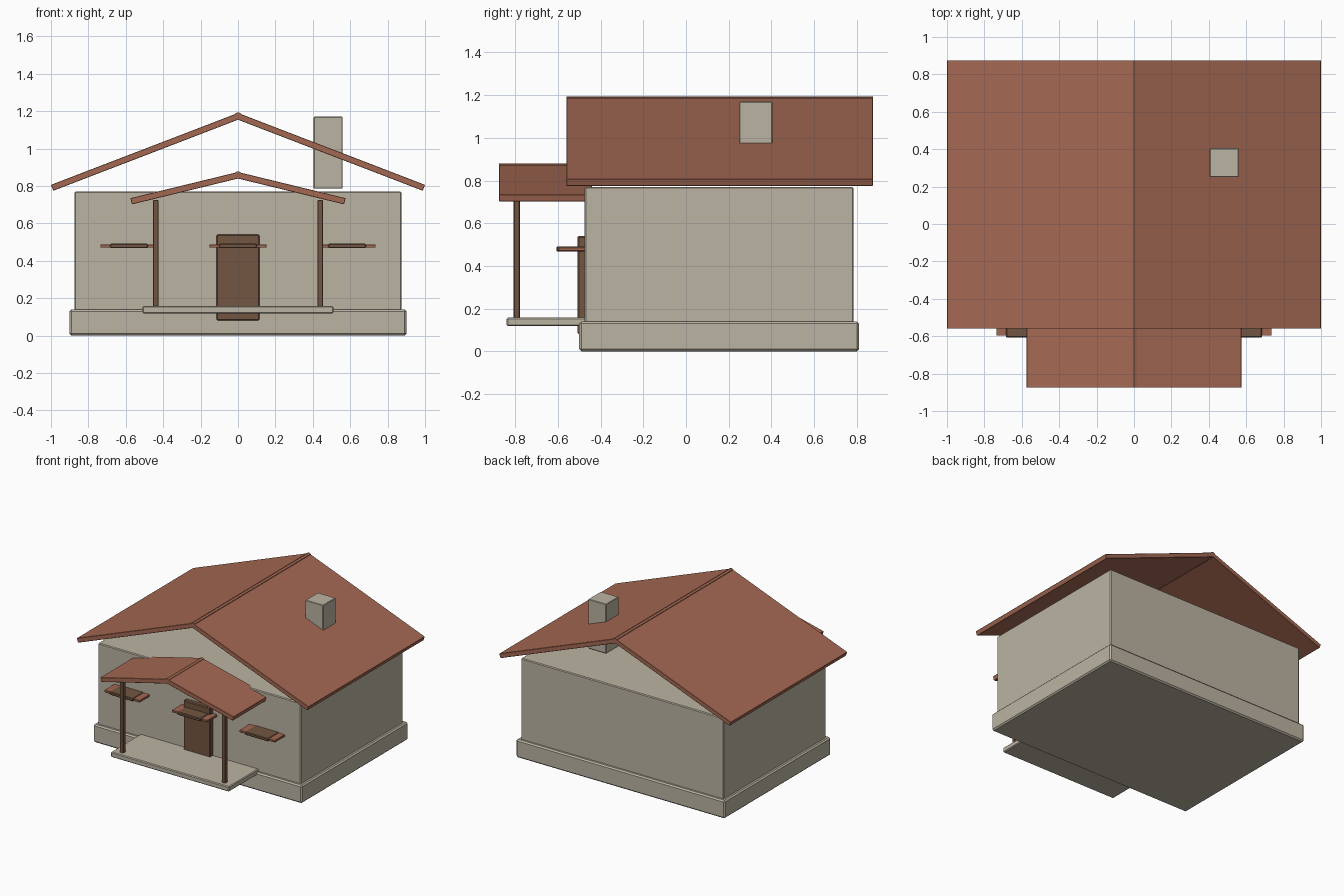
import bpy
import bmesh
from math import hypot

cube = bpy.data.objects.get("Cube")
if cube:
    bpy.data.objects.remove(cube, do_unlink=True)


def material(name, colour):
    m = bpy.data.materials.new(name)
    m.use_nodes = True
    m.diffuse_color = (*colour, 1)
    m.node_tree.nodes["Principled BSDF"].inputs["Base Color"].default_value = (*colour, 1)
    return m


STONE = material("warm grey plaster", (0.50, 0.455, 0.365))
TILE = material("terracotta tile", (0.37, 0.138, 0.085))
WOOD = material("brown wood", (0.17, 0.092, 0.052))


def finish(name, bm, mat, bevel=0):
    if bevel:
        bmesh.ops.bevel(bm, geom=bm.edges[:], offset=bevel, segments=1, affect='EDGES')
    bmesh.ops.recalc_face_normals(bm, faces=bm.faces[:])
    mesh = bpy.data.meshes.new(name)
    bm.to_mesh(mesh)
    bm.free()
    mesh.materials.append(mat)
    ob = bpy.data.objects.new(name, mesh)
    bpy.context.collection.objects.link(ob)
    return ob


def box(name, x, y, z, mat, bevel=0.006):
    """Bevelled box from (low, high) ranges along each axis."""
    bm = bmesh.new()
    bmesh.ops.create_cube(bm, size=1)
    for v in bm.verts:
        for i, (lo, hi) in enumerate((x, y, z)):
            v.co[i] = lo if v.co[i] < 0 else hi
    return finish(name, bm, mat, bevel)


def prism(name, profile, y, mat, bevel=0):
    """Extrude an x-z profile along y."""
    bm = bmesh.new()
    face = bm.faces.new([bm.verts.new((px, y[0], pz)) for px, pz in profile])
    out = bmesh.ops.extrude_face_region(bm, geom=[face])
    for v in out["geom"]:
        if isinstance(v, bmesh.types.BMVert):
            v.co.y = y[1]
    return finish(name, bm, mat, bevel)


def gable_roof(name, peak, eave_x, eave_z, y, half=0.017):
    """Two sloping slabs with square-cut eaves and a ridge cap."""
    run, drop = eave_x, peak - eave_z
    length = hypot(run, drop)
    nx, nz = half * drop / length, half * run / length
    rise = half * length / run
    prism(name, [(-eave_x - nx, eave_z + nz), (0, peak + rise), (eave_x + nx, eave_z + nz),
                 (eave_x - nx, eave_z - nz), (0, peak - rise), (-eave_x + nx, eave_z - nz)],
          y, TILE, 0.002)
    # ridge cap, eight sided
    r, s, c = 0.021, 0.015, peak + 0.001
    prism(name + "_ridge", [(r, c), (s, c + s), (0, c + r), (-s, c + s),
                            (-r, c), (-s, c - s), (0, c - r), (s, c - s)], y, TILE)


# House body
box("foundation", (-0.9, 0.9), (-0.5, 0.81), (0, 0.14), STONE, 0.01)
box("walls", (-0.875, 0.875), (-0.475, 0.785), (0.13, 0.77), STONE)
box("chimney", (0.405, 0.56), (0.25, 0.405), (0.785, 1.17), STONE, 0.004)
gable_roof("main_roof", 1.172, 0.994, 0.79, (-0.56, 0.875))

# Porch
box("porch_floor", (-0.51, 0.51), (-0.84, -0.47), (0.118, 0.158), STONE)
gable_roof("porch_roof", 0.857, 0.571, 0.718, (-0.875, -0.44))
for side, x in (("right", -0.44), ("left", 0.44)):
    box(side + "_porch_post", (x - 0.015, x + 0.015), (-0.807, -0.777),
        (0.15, 0.725), WOOD, 0.004)

# Front door
box("front_door", (-0.115, 0.115), (-0.508, -0.465), (0.08, 0.54), WOOD)

# Flat awnings, each a tile plate with a wooden panel through it
for side, x in (("right", -0.583), ("middle", 0), ("left", 0.583)):
    box(side + "_awning", (x - 0.153, x + 0.153), (-0.597, -0.46),
        (0.47, 0.487), TILE, 0.002)
    box(side + "_awning_panel", (x - 0.102, x + 0.102), (-0.607, -0.46),
        (0.467, 0.491), WOOD, 0.005)
